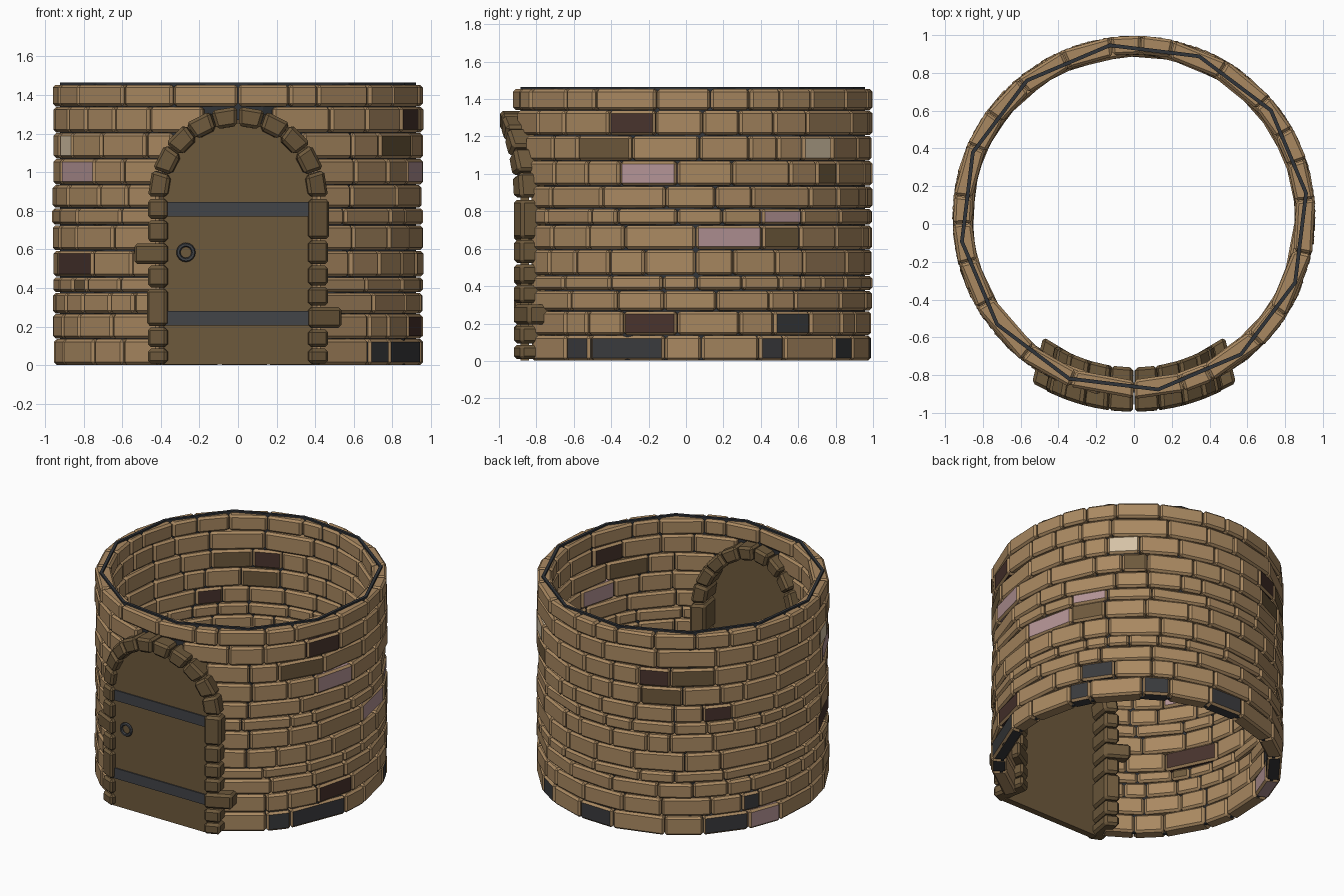
import bpy, bmesh, random
from math import sin, cos, asin, sqrt, radians, degrees, pi
from mathutils import Vector

if "Cube" in bpy.data.objects:
    bpy.data.objects.remove(bpy.data.objects["Cube"], do_unlink=True)
random.seed(7)

CY = 0.035                    # centre of the round wall
R_OUT, R_IN = 0.965, 0.862    # brick ring
SPRING, OPEN_R = 0.87, 0.37   # door arch


def material(name, rgb):
    m = bpy.data.materials.new(name)
    m.use_nodes = True
    m.diffuse_color = (*rgb, 1)
    m.node_tree.nodes["Principled BSDF"].inputs["Base Color"].default_value = (*rgb, 1)
    return m


MATS = {
    "tan": material("tan brick", (0.40, 0.25, 0.12)),
    "brown": material("brown wood and stone", (0.155, 0.10, 0.045)),
    "umber": material("dark umber brick", (0.065, 0.033, 0.026)),
    "mauve": material("mauve brick", (0.45, 0.29, 0.30)),
    "slate": material("slate brick", (0.042, 0.043, 0.047)),
    "cream": material("cream brick", (0.66, 0.54, 0.38)),
    "iron": material("iron", (0.055, 0.058, 0.065)),
    "mortar": material("dark mortar", (0.03, 0.034, 0.04)),
}
BRICKS = ["tan", "brown", "umber", "mauve", "slate", "cream"]


def finish(name, bm, mats):
    bmesh.ops.recalc_face_normals(bm, faces=bm.faces)
    me = bpy.data.meshes.new(name)
    bm.to_mesh(me)
    bm.free()
    for m in mats:
        me.materials.append(MATS[m])
    ob = bpy.data.objects.new(name, me)
    bpy.context.collection.objects.link(ob)
    return ob


def prism(bm, front, back, index=0):
    """Closed solid between two matching loops of points."""
    a = [bm.verts.new(p) for p in front]
    b = [bm.verts.new(p) for p in back]
    n = len(a)
    faces = [bm.faces.new(a), bm.faces.new(b[::-1])]
    faces += [bm.faces.new((a[i], b[i], b[(i + 1) % n], a[(i + 1) % n])) for i in range(n)]
    for f in faces:
        f.material_index = index


def bevel(bm, width):
    bmesh.ops.recalc_face_normals(bm, faces=bm.faces)
    bmesh.ops.bevel(bm, geom=bm.edges[:], offset=width, segments=1,
                    affect='EDGES', clamp_overlap=True)


def polar(deg, r, z):
    """Point on the wall: 0 is the front, 90 is +x."""
    a = radians(deg)
    return Vector((r * sin(a), CY - r * cos(a), z))


# Brick courses: heights, then odd-coloured bricks as start and end angle
COURSES = [0, 0.137, 0.267, 0.377, 0.457, 0.595, 0.727, 0.815, 0.935, 1.07, 1.205, 1.34, 1.455]
SPECIAL = {
    0: [(45, 55, "slate"), (55, 81, "slate"), (112, 121, "slate"), (142, 153, "slate"),
        (170, 186, "slate"), (223, 242, "slate"), (242, 257, "mauve")],
    1: [(67, 85, "umber"), (117, 131, "slate"), (239, 247, "slate")],
    3: [(297, 305, "brown")],
    4: [(283, 308, "umber")],
    5: [(91, 113, "mauve"), (114, 127, "brown")],
    6: [(113, 128, "mauve")],
    7: [(223, 235, "umber")],
    8: [(66, 85, "mauve"), (134, 144, "brown"), (198, 215, "brown"), (287, 309, "mauve")],
    9: [(50, 70, "brown"), (128, 141, "cream"), (197, 210, "umber"),
        (210, 228, "brown"), (285, 296, "cream")],
    10: [(62, 78, "umber")],
}


def door_limit(z):
    """Half angle left free for the doorway at height z."""
    if z < SPRING:
        w = OPEN_R + 0.03
    else:
        w = sqrt(max(0, OPEN_R ** 2 - (z - SPRING) ** 2))
        w += 0.02 if w else 0
    return degrees(asin(w / 0.93))


def fill(start, end):
    """Split a stretch of wall into plain bricks of uneven length."""
    n = max(1, round((end - start) / 15))
    weights = [random.uniform(0.6, 1.5) for _ in range(n)]
    k, a = (end - start) / sum(weights), start
    for w in weights:
        yield a, a + w * k, "tan"
        a += w * k


for row, (z0, z1) in enumerate(zip(COURSES, COURSES[1:])):
    lim = door_limit(z0)
    at, bricks = lim, []
    for s, e, colour in SPECIAL.get(row, []):
        if s - at > 2:
            bricks += fill(at, s)
        else:
            s = at
        bricks.append((s, e, colour))
        at = e
    bricks += fill(at, 360 - lim)
    bm = bmesh.new()
    for s, e, colour in bricks:
        ro, ri = R_OUT - random.uniform(0, 0.008), R_IN + random.uniform(-0.005, 0.005)
        s, e, lo, hi = s + 0.12, e - 0.12, z0 + 0.002, z1 - 0.002
        loops = [[polar(s, r, lo), polar(e, r, lo), polar(e, r, hi), polar(s, r, hi)]
                 for r in (ro, ri)]
        prism(bm, *loops, BRICKS.index(colour))
    bevel(bm, 0.014)
    finish(f"brick_course_{row + 1}", bm, BRICKS)


# Door outline, shared by the door and the doorway cutter
def arch_slab(name, r, y0, y1, bottom, mat):
    pts = [(-r, bottom), (r, bottom)]
    pts += [(r * cos(pi * i / 20), SPRING + r * sin(pi * i / 20)) for i in range(21)]
    bm = bmesh.new()
    prism(bm, [(x, y0, z) for x, z in pts], [(x, y1, z) for x, z in pts])
    bmesh.ops.remove_doubles(bm, verts=bm.verts, dist=0.0001)
    return finish(name, bm, [mat])


# Mortar core: thin twelve-sided ring with the doorway cut out
bm = bmesh.new()
for i in range(12):
    a, b = 8 + 30 * i, 38 + 30 * i
    ring = [[polar(d, r, z) for r, z in ((0.93, 0.005), (0.91, 0.005), (0.91, 1.465), (0.93, 1.465))]
            for d in (a, b)]
    va, vb = [[bm.verts.new(p) for p in loop] for loop in ring]
    for j in range(4):
        k = (j + 1) % 4
        bm.faces.new((va[j], vb[j], vb[k], va[k]))
bmesh.ops.remove_doubles(bm, verts=bm.verts, dist=0.0001)
core = finish("mortar_core", bm, ["mortar"])
cutter = arch_slab("doorway_cutter", OPEN_R + 0.03, -1.2, -0.5, -0.1, "mortar")
cutter.hide_render = True
mod = core.modifiers.new("doorway", 'BOOLEAN')
mod.operation, mod.object, mod.solver = 'DIFFERENCE', cutter, 'EXACT'
bpy.context.view_layer.objects.active = core
bpy.ops.object.modifier_apply(modifier=mod.name)
bpy.data.objects.remove(cutter, do_unlink=True)

# Door panel, iron bands and ring handle
DOOR_Y = -0.885
arch_slab("door_panel", OPEN_R + 0.015, DOOR_Y, DOOR_Y + 0.045, 0.003, "brown")
for name, z0, z1 in (("lower_band", 0.205, 0.28), ("upper_band", 0.77, 0.845)):
    bm = bmesh.new()
    loops = [[(-0.38, y, z0), (0.38, y, z0), (0.38, y, z1), (-0.38, y, z1)]
             for y in (DOOR_Y - 0.008, DOOR_Y + 0.005)]
    prism(bm, *loops)
    finish(name, bm, ["iron"])
bpy.ops.mesh.primitive_torus_add(major_segments=16, minor_segments=6, major_radius=0.039,
                                 minor_radius=0.011, rotation=(pi / 2, 0, 0),
                                 location=(-0.27, DOOR_Y - 0.01, 0.585))
handle = bpy.context.object
handle.name = "ring_handle"
handle.data.materials.append(MATS["iron"])


# Frame stones run through the wall and follow its curve
def frame_stone(bm, corners):
    loops = [[(x * s, CY - sqrt(r * r - (x * s) ** 2), z) for x, z in corners]
             for r, s in ((1.03, 1), (0.795, 0.89))]
    prism(bm, *loops)


bm = bmesh.new()
for side in (-1, 1):
    for i in range(5):
        a, b = radians(18 * i + 0.6), radians(18 * i + 17.4)
        frame_stone(bm, [(side * r * sin(t), SPRING + r * cos(t))
                         for r, t in ((0.37, a), (0.47, a), (0.47, b), (0.37, b))])
bevel(bm, 0.016)
finish("arch_stones", bm, ["brown"])

# Jamb stones: joint heights, and which stone reaches out into the wall
JAMBS = (("right_jamb", -1, [0.005, 0.09, 0.2, 0.4, 0.52, 0.635, 0.755, 0.865], 4),
         ("left_jamb", 1, [0.005, 0.09, 0.19, 0.305, 0.41, 0.52, 0.65, 0.865], 2))
for name, side, joints, wide in JAMBS:
    bm = bmesh.new()
    for i, (z0, z1) in enumerate(zip(joints, joints[1:])):
        out = 0.54 if i == wide else 0.47
        out += 0.005 if z1 - z0 > 0.15 else 0
        z0, z1 = z0 + 0.004, z1 - 0.004
        frame_stone(bm, [(side * x, z) for x, z in ((0.37, z0), (out, z0), (out, z1), (0.37, z1))])
    bevel(bm, 0.016)
    finish(name, bm, ["brown"])
